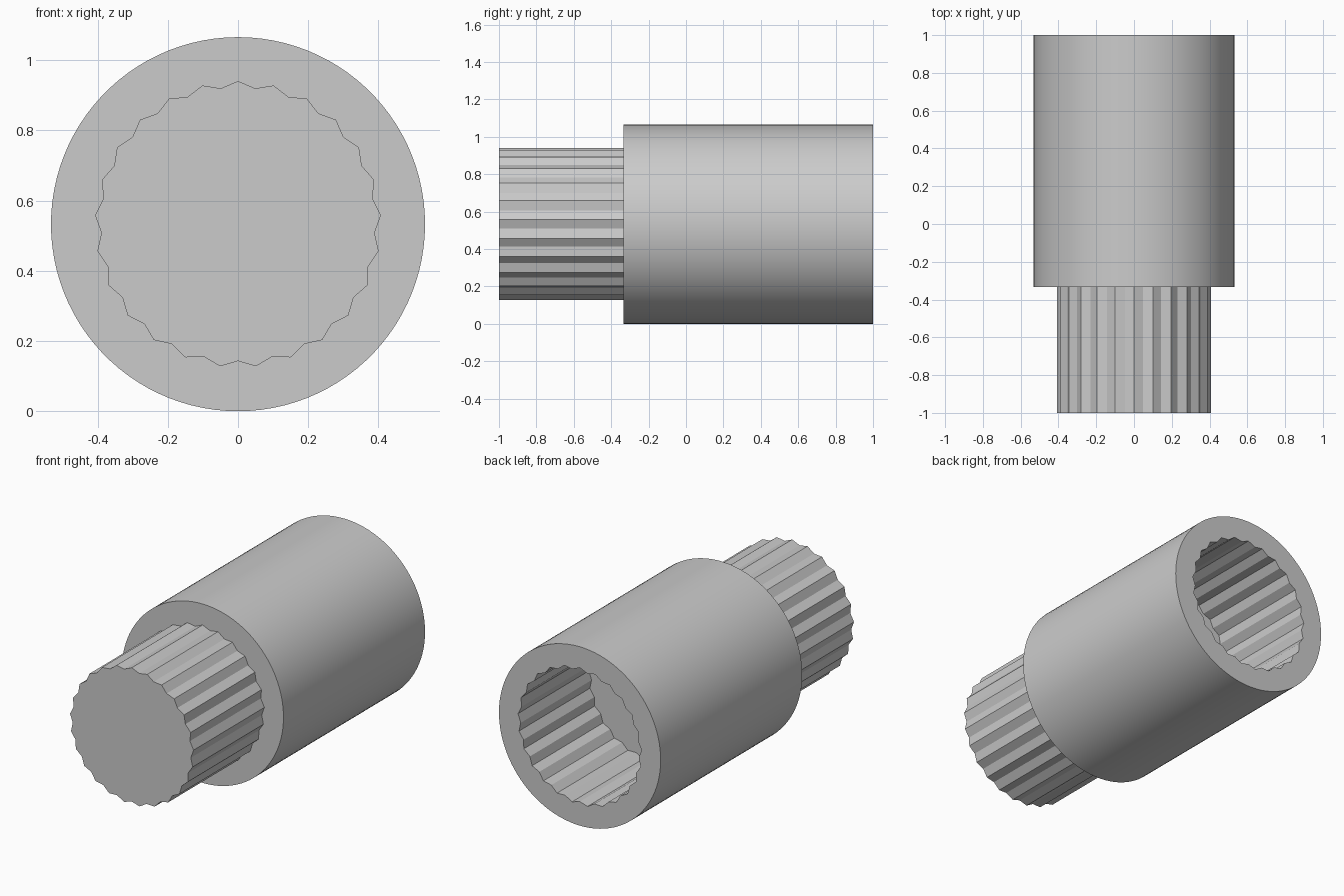
import bpy, bmesh
from math import sin, cos, pi, radians

cube = bpy.data.objects.get("Cube")
if cube:
    bpy.data.objects.remove(cube)

TEETH = 25
R_BODY, R_TIP, R_ROOT = 0.533, 0.408, 0.39
Y_FRONT, Y_STEP, Y_FLOOR, Y_BACK = -1.0, -0.333, 0.333, 1.0

grey = bpy.data.materials.new("plain grey")
grey.use_nodes = True
grey.diffuse_color = (0.6, 0.6, 0.6, 1)
grey.node_tree.nodes["Principled BSDF"].inputs["Base Color"].default_value = (0.6, 0.6, 0.6, 1)

bm = bmesh.new()


def ring(radii, count, y):
    """Closed ring of vertices around the y axis, starting at the top."""
    verts = []
    for i in range(count):
        a = 2 * pi * i / count
        r = radii[i % len(radii)]
        verts.append(bm.verts.new((r * sin(a), y, R_BODY + r * cos(a))))
    return verts


def spline_ring(y):
    return ring((R_TIP, R_ROOT), 2 * TEETH, y)


def body_ring(y):
    return ring((R_BODY,), 4 * TEETH, y)


def wall(a, b, smooth=False):
    """Join two rings; the second may have a multiple of the first's vertices."""
    n, k = len(a), len(b) // len(a)
    for i in range(n):
        outer = [b[(i * k + j) % len(b)] for j in range(k, -1, -1)]
        bm.faces.new([a[i], a[(i + 1) % n]] + outer).smooth = smooth


# Splined plug at the front
plug_end, plug_root = spline_ring(Y_FRONT), spline_ring(Y_STEP)
bm.faces.new(plug_end)
wall(plug_end, plug_root)

# Round sleeve with flat ring-shaped shoulders
body_front, body_back = body_ring(Y_STEP), body_ring(Y_BACK)
wall(plug_root, body_front)
wall(body_front, body_back, smooth=True)

# Matching splined socket in the back
mouth, floor = spline_ring(Y_BACK), spline_ring(Y_FLOOR)
wall(mouth, body_back)
wall(mouth, floor)
bm.faces.new(floor)

bmesh.ops.recalc_face_normals(bm, faces=bm.faces[:])
mesh = bpy.data.meshes.new("splined_sleeve")
bm.to_mesh(mesh)
bm.free()
mesh.materials.append(grey)
sleeve = bpy.data.objects.new("splined_sleeve", mesh)
bpy.context.collection.objects.link(sleeve)

# Smooth barrel, crisp teeth and rims
bpy.ops.object.select_all(action='DESELECT')
sleeve.select_set(True)
bpy.context.view_layer.objects.active = sleeve
bpy.ops.object.shade_smooth_by_angle(angle=radians(15))
